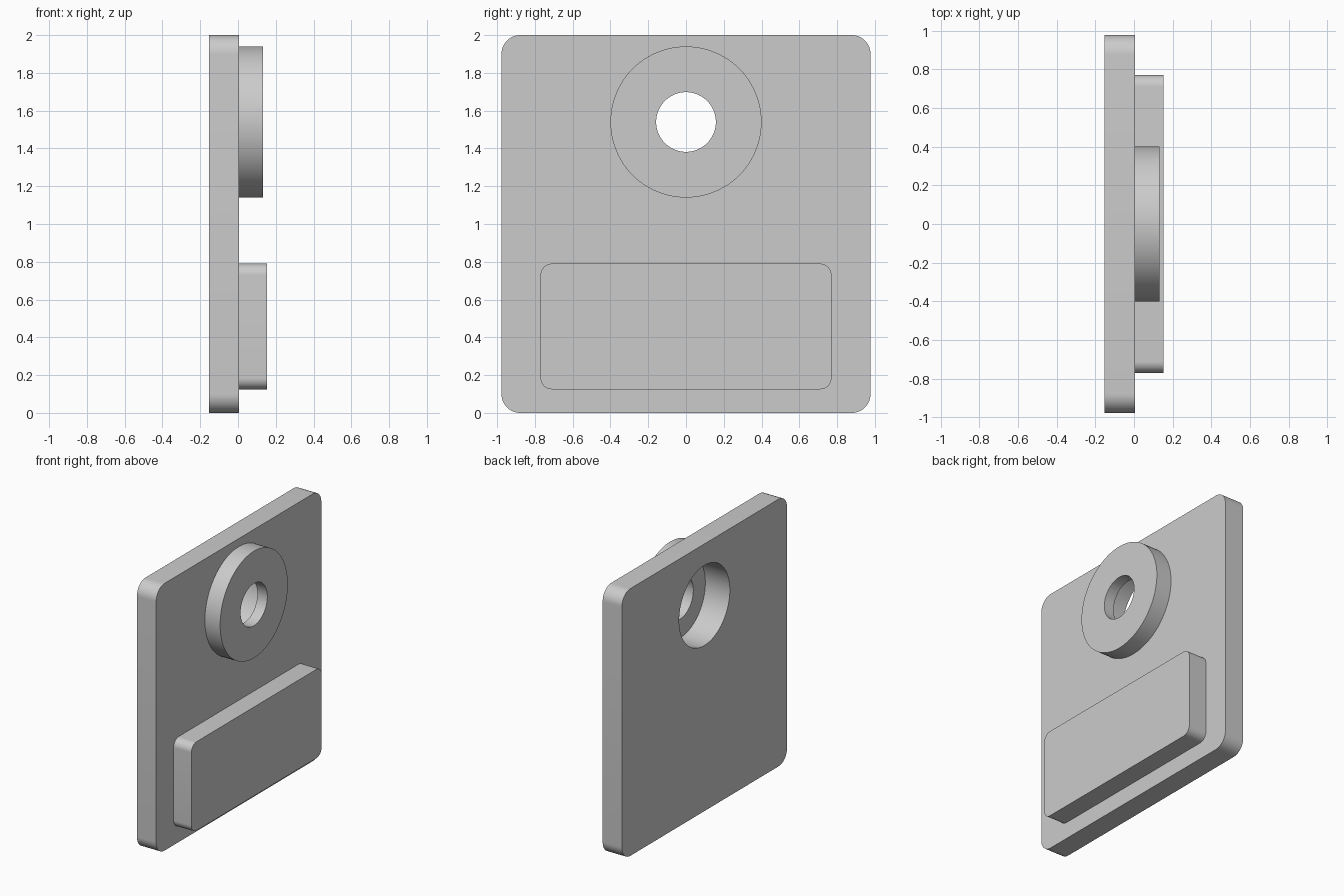
import bpy, bmesh, math
from mathutils import Matrix, Vector

if "Cube" in bpy.data.objects:
    bpy.data.objects.remove(bpy.data.objects["Cube"])

FACE_X = 0.006      # outer face of the plate, where the raised parts sit
BACK_X = -0.153
RING_Z = 1.54
BORE_R = 0.3
SIDES = 96

grey = bpy.data.materials.new("plain_grey")
grey.use_nodes = True
colour = (0.6, 0.6, 0.6, 1)
grey.diffuse_color = colour
grey.node_tree.nodes["Principled BSDF"].inputs["Base Color"].default_value = colour


def make_object(name, bm):
    bmesh.ops.recalc_face_normals(bm, faces=bm.faces)
    mesh = bpy.data.meshes.new(name)
    bm.to_mesh(mesh)
    bm.free()
    mesh.materials.append(grey)
    obj = bpy.data.objects.new(name, mesh)
    bpy.context.collection.objects.link(obj)
    return obj


def smooth(obj):
    bpy.ops.object.select_all(action="DESELECT")
    obj.select_set(True)
    bpy.context.view_layer.objects.active = obj
    bpy.ops.object.shade_smooth_by_angle(angle=math.radians(30))


def rounded_slab(name, x0, x1, half_y, z0, z1, radius):
    """Slab whose four edges along x are rounded."""
    bm = bmesh.new()
    size = Matrix.Diagonal((x1 - x0, 2 * half_y, z1 - z0, 1))
    centre = Matrix.Translation(((x0 + x1) / 2, 0, (z0 + z1) / 2))
    bmesh.ops.create_cube(bm, size=1, matrix=centre @ size)
    along_x = [e for e in bm.edges
               if abs(e.verts[0].co.x - e.verts[1].co.x) > 1e-4]
    bmesh.ops.bevel(bm, geom=along_x, offset=radius, segments=12,
                    profile=0.5, affect="EDGES")
    return make_object(name, bm)


def lathe_ring(name, profile):
    """Closed (x, radius) profile turned about the x axis through the hole."""
    bm = bmesh.new()
    loops = []
    for i in range(SIDES):
        a = 2 * math.pi * i / SIDES
        loops.append([bm.verts.new((x, r * math.cos(a), RING_Z + r * math.sin(a)))
                      for x, r in profile])
    n = len(profile)
    for i in range(SIDES):
        a, b = loops[i], loops[(i + 1) % SIDES]
        for j in range(n):
            k = (j + 1) % n
            bm.faces.new((a[j], a[k], b[k], b[j]))
    return make_object(name, bm)


# Back plate with a wide round bore
plate = rounded_slab("back_plate", BACK_X, FACE_X, 0.977, 0, 2, 0.1)
bm = bmesh.new()
bmesh.ops.create_cone(bm, cap_ends=True, segments=SIDES, radius1=BORE_R,
                      radius2=BORE_R, depth=1,
                      matrix=Matrix.Translation(Vector((0, 0, RING_Z)))
                      @ Matrix.Rotation(math.pi / 2, 4, "Y"))
cutter = make_object("bore_cutter", bm)
cutter.hide_render = True
cut = plate.modifiers.new("bore", "BOOLEAN")
cut.operation = "DIFFERENCE"
cut.solver = "EXACT"
cut.object = cutter
bpy.context.view_layer.objects.active = plate
bpy.ops.object.modifier_apply(modifier=cut.name)
bpy.data.objects.remove(cutter)
smooth(plate)

# Raised ring: the bore runs part way into it, then narrows to a small hole
HOLE_R, FLOOR_X, RING_X, RING_R = 0.158, 0.05, 0.132, 0.4
smooth(lathe_ring("raised_ring", [
    (FACE_X, BORE_R), (FACE_X, RING_R), (RING_X, RING_R),
    (RING_X, HOLE_R), (FLOOR_X, HOLE_R), (FLOOR_X, BORE_R)]))

# Raised rectangular pad
smooth(rounded_slab("raised_pad", FACE_X, 0.153, 0.77, 0.125, 0.79, 0.06))
